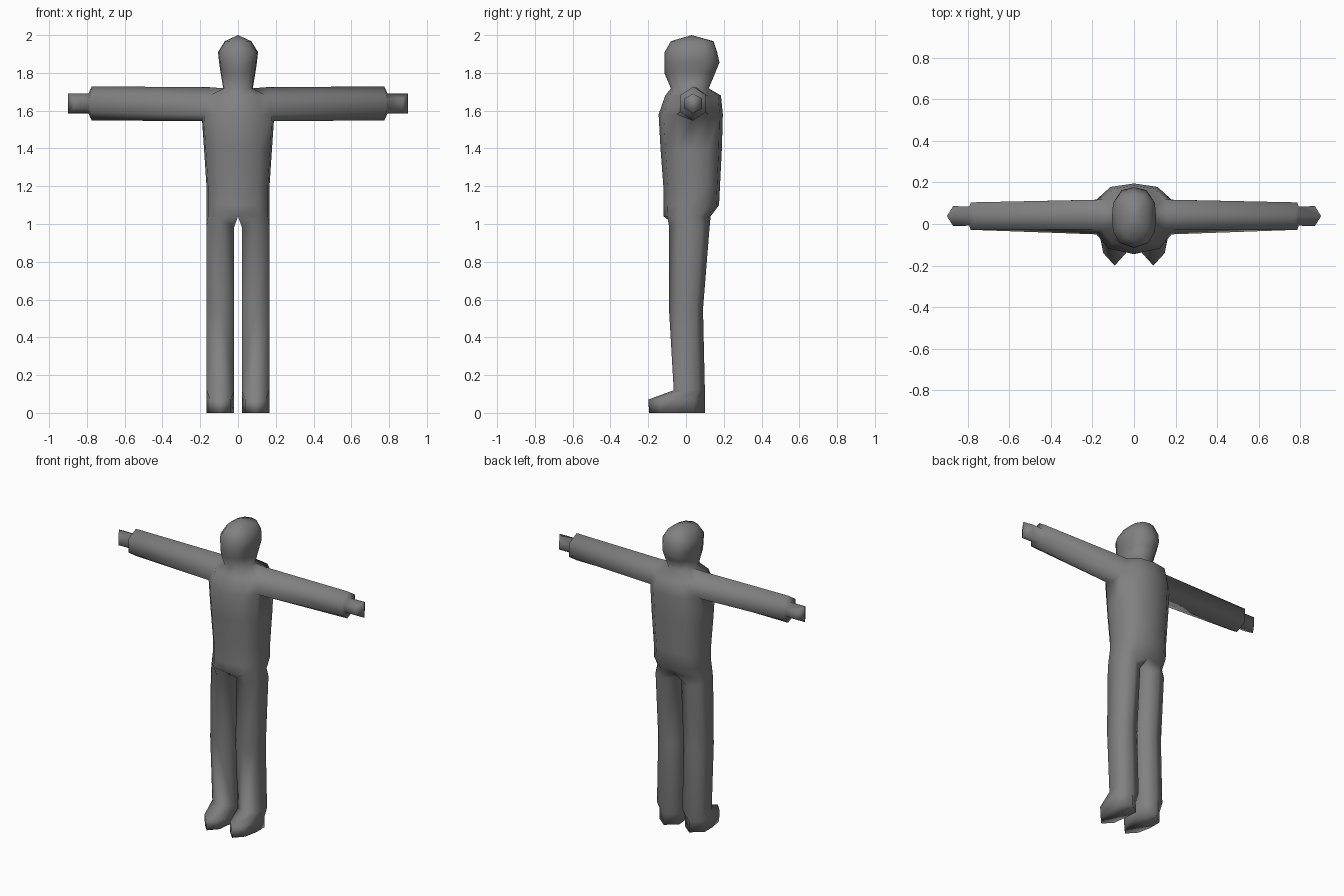
import bpy
import bmesh

cube = bpy.data.objects.get("Cube")
if cube:
    bpy.data.objects.remove(cube)

grey = bpy.data.materials.new("plain grey")
grey.use_nodes = True
colour = (0.22, 0.22, 0.22, 1)
grey.diffuse_color = colour
grey.node_tree.nodes["Principled BSDF"].inputs["Base Color"].default_value = colour

bm = bmesh.new()


def add_ring(points):
    return [bm.verts.new(p) for p in points]


def leg_ring(z, front, back, toe=1.0):
    """Hexagonal leg section with an extra point on the outer side."""
    across = (-toe, 0, toe, 1, 1, 0, -1)
    depth = (.2, 0, .2, .5, .8, 1, .8)
    return add_ring([(.093 + .073 * a, front + (back - front) * d, z)
                     for a, d in zip(across, depth)])


def body_ring(z, width, front, back, lift=0.0):
    """Left half of a torso or head section; lift moves the side point."""
    across = (0, .65, .95, 1, .95, .6, 0)
    depth = (0, .08, .28, .52, .77, .95, 1)
    return add_ring([(width * a, front + (back - front) * d, z + (lift if i == 3 else 0))
                     for i, (a, d) in enumerate(zip(across, depth))])


def bridge(a, b, closed=True, skip=()):
    n = len(a)
    for i in range(n if closed else n - 1):
        if i not in skip:
            j = (i + 1) % n
            bm.faces.new((a[i], a[j], b[j], b[i]))


# Foot and leg
legs = [leg_ring(*r) for r in (
    (0, -.195, .1, .75), (.07, -.2, .1, .75), (.12, -.065, .1),
    (.55, -.09, .09), (.985, -.09, .125))]
bm.faces.new(legs[0])
for low, high in zip(legs, legs[1:]):
    bridge(low, high)

# Torso, with a hole left open at the shoulder
torso = [body_ring(*r) for r in (
    (1.04, .167, -.118, .13), (1.1, .167, -.12, .175), (1.2, .167, -.12, .18),
    (1.4, .18, -.135, .19), (1.58, .19, -.145, .195, -.035),
    (1.68, .16, -.11, .185, .045))]
bridge(legs[-1], torso[0])
for low, high in zip(torso, torso[1:]):
    bridge(low, high, False, (2, 3) if high is torso[-1] else ())

# Neck and head
head = [torso[-1]] + [body_ring(*r) for r in (
    (1.718, .078, -.08, .12), (1.8, .092, -.115, .155), (1.855, .1, -.115, .177),
    (1.91, .106, -.113, .165), (1.968, .07, -.08, .145))]
for low, high in zip(head, head[1:]):
    bridge(low, high, False)
crown = bm.verts.new((0, .03, 2))
for p, q in zip(head[-1], head[-1][1:]):
    bm.faces.new((p, q, crown))


# Arm and hand, growing out of the shoulder hole
def arm_ring(x, side_x, radius, half_depth):
    ys = (-1, 0, 1, 1, 0, -1)
    zs = (-.5, -1, -.5, .5, 1, .5)
    return add_ring([(side_x if y else x, .038 + half_depth * y, 1.638 + radius * z)
                     for y, z in zip(ys, zs)])


shoulder = torso[-2][2:5] + torso[-1][4:1:-1]
arm = [shoulder] + [arm_ring(*r) for r in (
    (.775, .785, .09, .066), (.792, .792, .052, .046), (.9, .87, .052, .048))]
for inner, outer in zip(arm, arm[1:]):
    bridge(inner, outer)
tip = arm[-1]
bm.faces.new(tip[1:5])
bm.faces.new((tip[4], tip[5], tip[0], tip[1]))

# Mirror the half into one closed skin
bmesh.ops.mirror(bm, geom=bm.verts[:] + bm.edges[:] + bm.faces[:],
                 axis="X", merge_dist=.001)
bmesh.ops.remove_doubles(bm, verts=bm.verts[:], dist=.0005)
bmesh.ops.recalc_face_normals(bm, faces=bm.faces[:])
for face in bm.faces:
    face.smooth = True

mesh = bpy.data.meshes.new("body")
bm.to_mesh(mesh)
bm.free()
mesh.materials.append(grey)
body = bpy.data.objects.new("body", mesh)
bpy.context.collection.objects.link(body)
